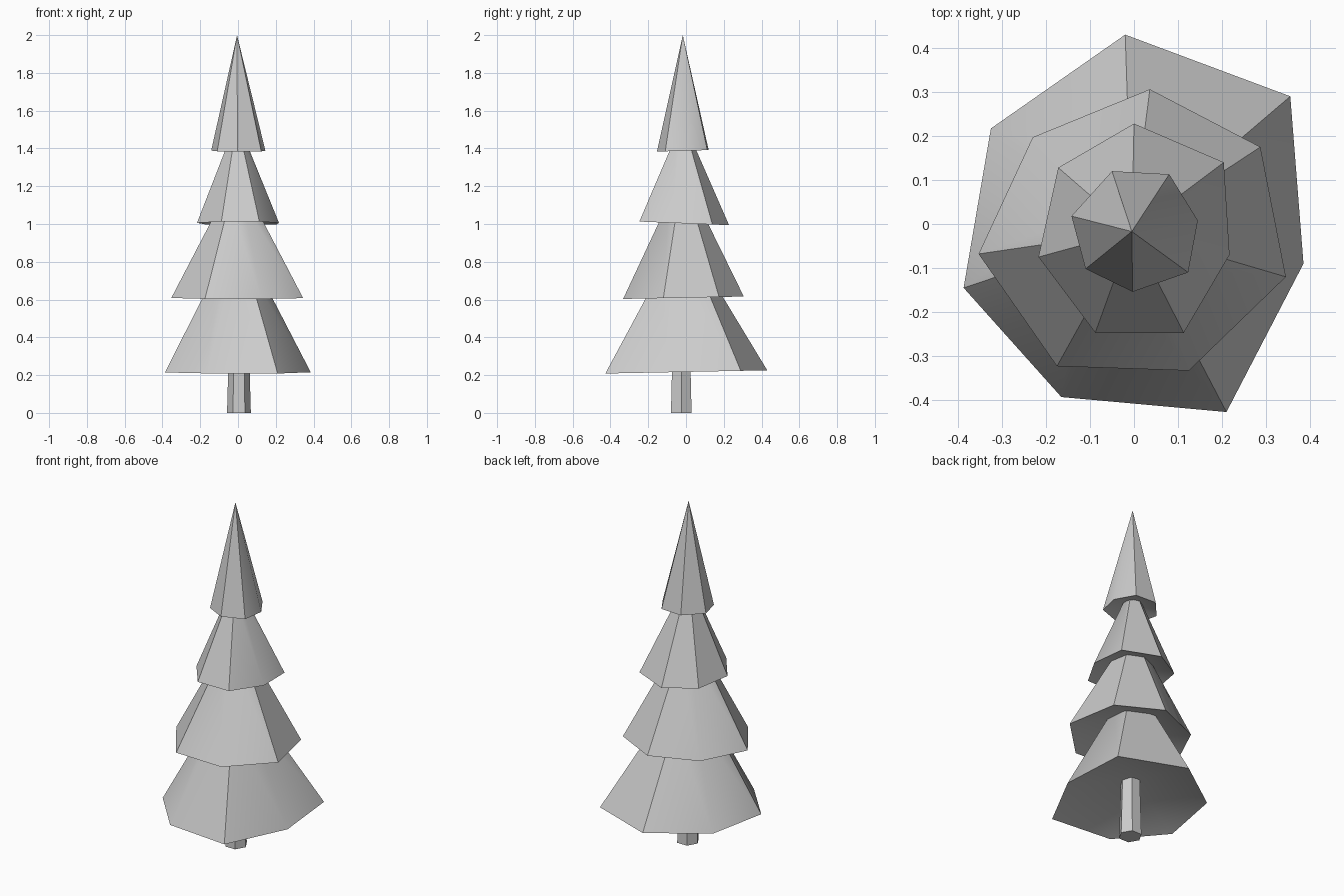
import bpy
import bmesh
import math
from mathutils import Vector

AXIS = Vector((-0.005, -0.017))

# Remove the default cube
cube = bpy.data.objects.get("Cube")
if cube:
    bpy.data.objects.remove(cube, do_unlink=True)

# Single flat colour
grey = bpy.data.materials.new("plain grey")
grey.use_nodes = True
colour = (0.6, 0.6, 0.6, 1)
grey.diffuse_color = colour
grey.node_tree.nodes["Principled BSDF"].inputs["Base Color"].default_value = colour


def finish(name, bm, smooth_angle):
    """Turn the bmesh into a named object with sharp-edged smooth shading."""
    bmesh.ops.recalc_face_normals(bm, faces=bm.faces)
    mesh = bpy.data.meshes.new(name)
    bm.to_mesh(mesh)
    bm.free()
    mesh.materials.append(grey)
    obj = bpy.data.objects.new(name, mesh)
    bpy.context.collection.objects.link(obj)
    bpy.ops.object.select_all(action='DESELECT')
    obj.select_set(True)
    bpy.context.view_layer.objects.active = obj
    bpy.ops.object.shade_smooth_by_angle(angle=math.radians(smooth_angle))
    return obj


def fan(bm, ring, tip):
    """Close a ring of vertices onto a single tip vertex."""
    for a, b in zip(ring, ring[1:] + ring[:1]):
        bm.faces.new((a, b, tip))


def build_tier(name, corners, rim_z, tilt, top_z, top_scale, hollow):
    """Irregular cone of branches with a shallow hollow underside."""
    bm = bmesh.new()
    rim = [bm.verts.new((x, y, rim_z + tilt * y)) for x, y in corners]
    if top_scale:
        top = []
        for corner in corners:
            p = AXIS.lerp(Vector(corner), top_scale)
            top.append(bm.verts.new((p.x, p.y, top_z)))
        for i, vert in enumerate(rim):
            j = (i + 1) % len(rim)
            bm.faces.new((vert, rim[j], top[j], top[i]))
        bm.faces.new(top)
    else:
        fan(bm, rim, bm.verts.new((AXIS.x, AXIS.y, top_z)))
    fan(bm, rim, bm.verts.new((AXIS.x, AXIS.y, rim_z + hollow)))
    return finish(name, bm, 42)


# Trunk: slightly tapered six-sided post
bm = bmesh.new()
bmesh.ops.create_cone(bm, cap_ends=True, segments=6,
                      radius1=0.063, radius2=0.052, depth=0.4)
for v in bm.verts:
    # corners point along x
    x, y = v.co.x, v.co.y
    v.co = Vector((y + 0.005, -x - 0.025, v.co.z + 0.2))
finish("trunk", bm, 30)

# Branch tiers, from the ground up
build_tier("bottom_branches",
           [(-0.02, 0.43), (0.355, 0.29), (0.385, -0.09), (0.21, -0.427),
            (-0.165, -0.393), (-0.387, -0.145), (-0.325, 0.217)],
           rim_z=0.217, tilt=0.02, top_z=0.75, top_scale=0.29, hollow=0.13)
build_tier("lower_branches",
           [(0.036, 0.306), (0.287, 0.175), (0.345, -0.12), (0.125, -0.333),
            (-0.175, -0.323), (-0.353, -0.068), (-0.23, 0.197)],
           rim_z=0.61, tilt=0.02, top_z=1.12, top_scale=0.235, hollow=0.12)
build_tier("upper_branches",
           [(0, 0.228), (0.204, 0.14), (0.217, -0.07), (0.113, -0.247),
            (-0.088, -0.247), (-0.217, -0.075), (-0.172, 0.128)],
           rim_z=1.003, tilt=-0.04, top_z=1.47, top_scale=0.15, hollow=0.09)
build_tier("tree_top",
           [(0.08, 0.113), (0.145, 0.008), (0.123, -0.11), (-0.003, -0.154),
            (-0.11, -0.102), (-0.142, 0.018), (-0.05, 0.12)],
           rim_z=1.388, tilt=0.03, top_z=2, top_scale=0, hollow=0.05)
